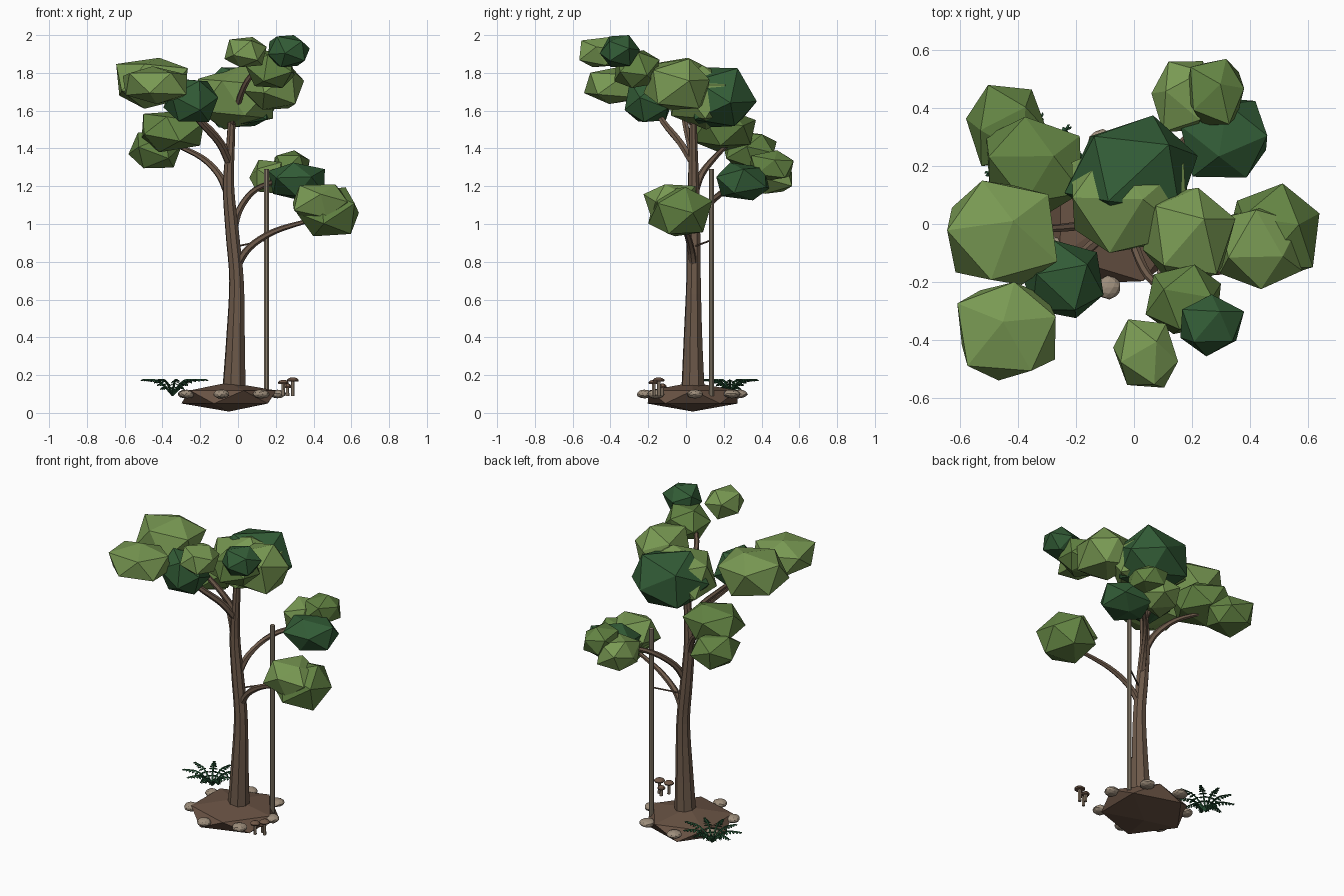
import bpy, bmesh, math, random
from mathutils import Vector, Matrix, Euler

if "Cube" in bpy.data.objects:
    bpy.data.objects.remove(bpy.data.objects["Cube"])

random.seed(7)


def material(name, r, g, b):
    m = bpy.data.materials.new(name)
    m.diffuse_color = (r, g, b, 1)
    m.use_nodes = True
    m.node_tree.nodes["Principled BSDF"].inputs["Base Color"].default_value = m.diffuse_color
    return m


LIGHT = material("light_leaf", .190, .320, .086)
MID = material("mid_leaf", .125, .230, .056)
DARK = material("dark_leaf", .032, .107, .037)
BARK = material("bark_brown", .155, .102, .069)
SOIL = material("soil_brown", .140, .085, .057)
WOOD = material("stake_taupe", .285, .235, .170)
STONE = material("stone_beige", .340, .270, .200)
FERN = material("fern_green", .018, .078, .032)
STEM = material("mushroom_stem", .350, .270, .195)
CAP = material("mushroom_cap", .165, .098, .064)


def finish(bm, name, mat):
    bmesh.ops.recalc_face_normals(bm, faces=bm.faces)
    me = bpy.data.meshes.new(name)
    bm.to_mesh(me)
    bm.free()
    me.materials.append(mat)
    ob = bpy.data.objects.new(name, me)
    bpy.context.collection.objects.link(ob)
    return ob


def blob(name, mat, center, half, detail=1, jitter=.1, spin=True, bulge=(1, 1, 1)):
    """Faceted lump stretched to fill the given box; bulge under 1 makes it fuller."""
    bm = bmesh.new()
    bmesh.ops.create_icosphere(bm, subdivisions=detail, radius=1)
    rot = Euler([random.uniform(0, 6.28) for _ in range(3)]).to_matrix() if spin else Matrix.Identity(3)
    for v in bm.verts:
        v.co = rot @ v.co * (1 + random.uniform(-jitter, jitter))
    for i in range(3):
        lo = min(v.co[i] for v in bm.verts)
        hi = max(v.co[i] for v in bm.verts)
        for v in bm.verts:
            n = 2 * (v.co[i] - lo) / (hi - lo) - 1
            v.co[i] = center[i] + half[i] * math.copysign(abs(n) ** bulge[i], n)
    return finish(bm, name, mat)


def smooth_path(pts, steps=4):
    """Rounded path through points of x, y, z, radius."""
    p = [Vector(q) for q in pts]
    p = [2 * p[0] - p[1]] + p + [2 * p[-1] - p[-2]]
    out = []
    for a, b, c, d in zip(p, p[1:], p[2:], p[3:]):
        for k in range(steps):
            t = k / steps
            out.append(.5 * (2 * b + (c - a) * t + (2 * a - 5 * b + 4 * c - d) * t * t
                             + (3 * b - a - 3 * c + d) * t ** 3))
    return out + [p[-2]]


def add_tube(bm, path, sides):
    rings = []
    for i, q in enumerate(path):
        d = path[min(i + 1, len(path) - 1)].xyz - path[max(i - 1, 0)].xyz
        d.normalize()
        u = d.cross(Vector((.3, 1, .05))).normalized()
        w = d.cross(u)
        angles = [2 * math.pi * k / sides for k in range(sides)]
        rings.append([bm.verts.new(q.xyz + q.w * (u * math.cos(a) + w * math.sin(a))) for a in angles])
    for r, s in zip(rings, rings[1:]):
        for k in range(sides):
            j = (k + 1) % sides
            bm.faces.new((r[k], r[j], s[j], s[k]))
    bm.faces.new(rings[0])
    bm.faces.new(rings[-1])


def tube(name, mat, pts, sides=6, steps=4):
    bm = bmesh.new()
    add_tube(bm, smooth_path(pts, steps), sides)
    return finish(bm, name, mat)


# Ground mound and ring of stones
blob("soil_mound", SOIL, (-.048, .035, .084), (.252, .238, .077), jitter=.02, spin=False)
for i in range(7):
    a = math.radians(-100 + i * 360 / 7)
    s = random.uniform(.038, .046)
    blob("stone", STONE, (-.045 + .255 * math.cos(a), .035 + .258 * math.sin(a), .1),
         (s, s, .023), detail=2, jitter=.05)

# Trunk and branches
tube("trunk", BARK, [(-.022, .037, .1, .065), (-.013, .037, .4, .051), (-.008, .04, .7, .04),
                     (-.03, .04, .95, .037), (-.05, .04, 1.2, .031), (-.038, .038, 1.45, .023),
                     (-.03, .04, 1.62, .02)], 8)
BRANCHES = [
    [(-.01, .04, .77, .022), (.06, .025, .875, .019), (.19, 0, .96, .016), (.38, -.04, 1.02, .011)],
    [(-.025, .04, .97, .022), (.01, .1, 1.08, .019), (.09, .21, 1.18, .016), (.23, .34, 1.24, .011)],
    [(-.05, .04, 1.15, .022), (-.1, .08, 1.26, .019), (-.19, .15, 1.35, .016), (-.33, .22, 1.42, .011)],
    [(-.045, .04, 1.32, .022), (-.1, -.03, 1.43, .02), (-.2, -.12, 1.54, .017), (-.34, -.22, 1.7, .011)],
    [(-.045, .04, 1.36, .02), (-.12, .01, 1.47, .018), (-.22, -.01, 1.57, .015), (-.36, -.02, 1.7, .011)],
    [(-.03, .04, 1.53, .018), (0, -.07, 1.64, .017), (.05, -.18, 1.76, .015), (.14, -.26, 1.86, .01)],
]
for pts in BRANCHES:
    tube("branch", BARK, pts)

# Foliage clumps: colour, centre, half size
CLUMPS = [
    (MID, (-.44, .34, 1.39), (.14, .14, .095)),
    (MID, (-.345, .2, 1.49), (.165, .17, .11)),
    (LIGHT, (-.455, -.03, 1.745), (.19, .18, .135)),
    (LIGHT, (-.44, -.37, 1.735), (.17, .17, .1)),
    (DARK, (-.25, -.19, 1.655), (.145, .135, .115)),
    (DARK, (-.01, .18, 1.67), (.23, .195, .16)),
    (LIGHT, (-.015, .085, 1.67), (.2, .185, .17)),
    (LIGHT, (.19, -.05, 1.74), (.16, .175, .135)),
    (MID, (.17, -.26, 1.82), (.13, .12, .1)),
    (DARK, (.27, -.35, 1.915), (.11, .107, .085)),
    (LIGHT, (.04, -.447, 1.91), (.112, .118, .08)),
    (MID, (.475, -.03, 1.065), (.165, .17, .13)),
    (LIGHT, (.435, -.08, 1.11), (.145, .145, .1)),
    (DARK, (.31, .3, 1.225), (.15, .14, .1)),
    (LIGHT, (.175, .44, 1.25), (.115, .122, .09)),
    (MID, (.28, .455, 1.31), (.1, .115, .08)),
]
for mat, c, h in CLUMPS:
    blob("foliage_clump", mat, c, h, bulge=(.86, .86, .78))

# Support stake and its tie
tube("stake", WOOD, [(.15, .135, .09, .0135), (.15, .135, 1.29, .0135)], 8, 1)
tube("stake_tie", BARK, [(-.01, .04, .88, .005), (.15, .135, .915, .005)], 5, 1)

# Mushrooms
for x, y, z, r in [(.24, -.17, .165, .03), (.29, -.145, .178, .033), (.262, -.125, .145, .024)]:
    tube("mushroom_stem", STEM, [(x, y, .09, .01), (x, y, z, .009)], 6, 1)
    bm = bmesh.new()
    profile = [(z - .012, r * .9), (z - .004, r), (z + .005, r * .7), (z + .01, r * .25)]
    add_tube(bm, [Vector((x, y, h, w)) for h, w in profile], 8)
    finish(bm, "mushroom_cap", CAP)

# Fern: arching fronds with paired drooping leaflets
bm = bmesh.new()
root = Vector((-.347, .232, .095))
for i in range(9):
    a = 2 * math.pi * i / 9
    out = Vector((math.cos(a), math.sin(a), 0))
    side = Vector((-out.y, out.x, 0))
    length = .18 * (1 - .2 * abs(out.y))
    path = []
    for k in range(9):
        t = k / 8
        p = root + out * length * t + Vector((0, 0, .08 * math.sin(min(1, t * 1.5) * math.pi / 2)))
        path.append(p.to_4d())
        path[-1].w = .005 * (1 - .6 * t)
    add_tube(bm, path, 4)
    for k in range(2, 9):
        p, w = path[k].xyz, .034 * (1.15 - k / 9)
        for s in (-1, 1):
            tip = p + side * s * w + out * w * .5 - Vector((0, 0, w * .5))
            mid = p.lerp(tip, .5)
            d = out * .0085
            bm.faces.new([bm.verts.new(q) for q in (p, mid + d, tip, mid - d)])
fern = finish(bm, "fern", FERN)
mod = fern.modifiers.new("leaf_thickness", 'SOLIDIFY')
mod.thickness = .004
mod.offset = 0
